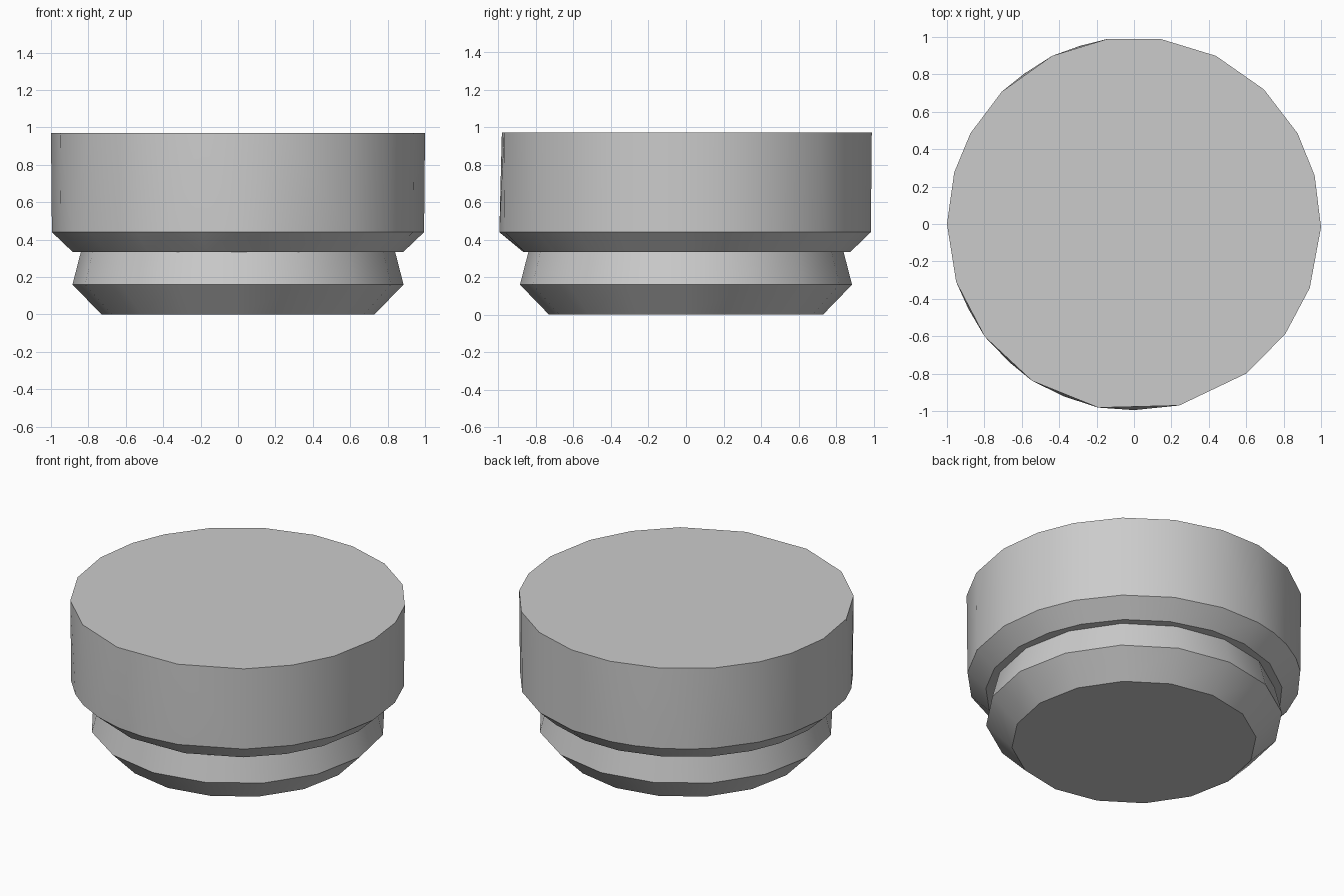
import bpy
import bmesh
from math import cos, sin, radians

cube = bpy.data.objects.get("Cube")
if cube:
    bpy.data.objects.remove(cube, do_unlink=True)

# One plain grey for the whole part
grey = bpy.data.materials.new("plain grey")
grey.use_nodes = True
color = (0.6, 0.6, 0.6, 1)
grey.diffuse_color = color
grey.node_tree.nodes["Principled BSDF"].inputs["Base Color"].default_value = color


def even(count, start=0):
    return [start + 360 * i / count for i in range(count)]


def turned(name, rings, cap_start=True, cap_end=True):
    """Bridge a stack of (radius, height, angles) rings into one surface."""
    bm = bmesh.new()
    loops = []
    for radius, z, angles in rings:
        verts = [bm.verts.new((radius * cos(radians(a)), radius * sin(radians(a)), z))
                 for a in angles]
        loops.append([bm.edges.new((verts[i - 1], v)) for i, v in enumerate(verts)])
    for lower, upper in zip(loops, loops[1:]):
        bmesh.ops.bridge_loops(bm, edges=lower + upper)
    for loop, wanted in ((loops[0], cap_start), (loops[-1], cap_end)):
        if wanted:
            bmesh.ops.contextual_create(bm, geom=loop)
    bmesh.ops.recalc_face_normals(bm, faces=bm.faces)
    mesh = bpy.data.meshes.new(name)
    bm.to_mesh(mesh)
    bm.free()
    mesh.materials.append(grey)
    obj = bpy.data.objects.new(name, mesh)
    bpy.context.collection.objects.link(obj)
    bpy.ops.object.select_all(action="DESELECT")
    obj.select_set(True)
    bpy.context.view_layer.objects.active = obj
    bpy.ops.object.shade_smooth_by_angle(angle=radians(30))
    return obj


# Uneven facets around the wide head; its lower rim has a few more corners
top_angles = [15, 29, 46, 64, 82, 98, 116, 135, 151, 164, 180, 198, 217,
              237, 259, 284, 307, 324, 340, 359]
rim_angles = sorted(top_angles + [107, 126, 207, 228, 248, 270])

# Wide head with a chamfered underside
turned("head", [
    (0.84, 0.335, even(16)),
    (0.885, 0.335, top_angles),
    (0.995, 0.44, rim_angles),
    (1.0, 0.97, top_angles),
], cap_start=False)

# Tapered neck, bevelled foot and conical recess in the underside
turned("foot", [
    (0.84, 0.335, even(16)),
    (0.885, 0.16, even(16)),
    (0.73, 0.0, even(16)),
    (0.255, 0.0, even(10)),
    (0.15, 0.105, even(10)),
], cap_start=False)
